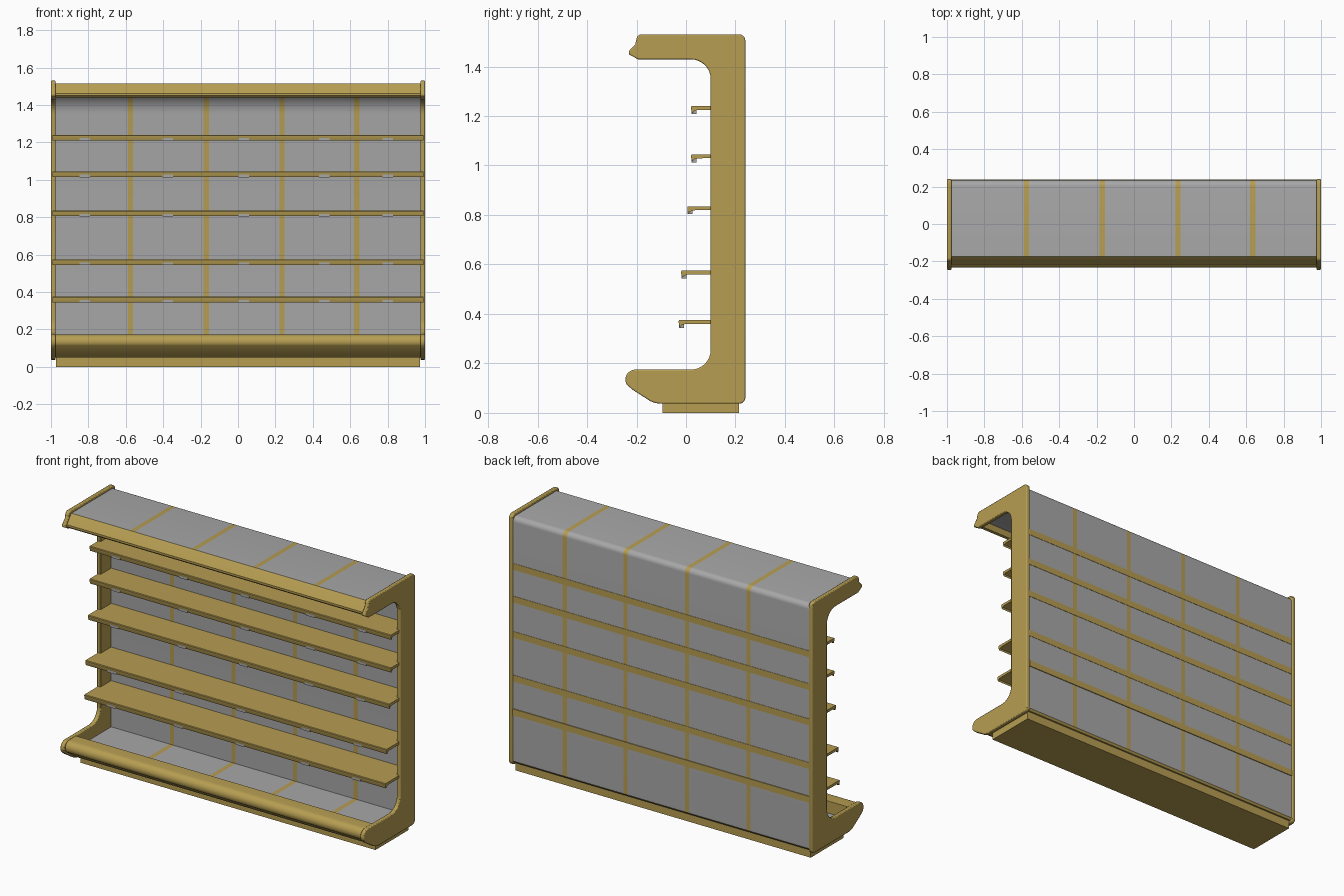
import bpy
import bmesh
from math import cos, sin, radians

cube = bpy.data.objects.get("Cube")
if cube:
    bpy.data.objects.remove(cube, do_unlink=True)


def make_material(name, color):
    mat = bpy.data.materials.new(name)
    mat.use_nodes = True
    mat.diffuse_color = color
    mat.node_tree.nodes["Principled BSDF"].inputs["Base Color"].default_value = color
    return mat


gold = make_material("muted gold", (0.47, 0.34, 0.085, 1))
gray = make_material("panel gray", (0.39, 0.39, 0.39, 1))


def arc(cy, cz, r, start, end, steps=8):
    """Points of a circular arc in the y-z plane, angles in degrees."""
    angles = [radians(start + (end - start) * i / steps) for i in range(steps + 1)]
    return [(cy + r * cos(a), cz + r * sin(a)) for a in angles]


def extrude(name, profile, stations, mats, rule=None, bevel=0):
    """Sweep a closed y-z profile through a list of x stations."""
    bm = bmesh.new()
    rings = [[bm.verts.new((x, y, z)) for y, z in profile] for x in stations]
    n = len(profile)
    for a, b in zip(rings, rings[1:]):
        for i in range(n):
            j = (i + 1) % n
            bm.faces.new((a[i], a[j], b[j], b[i]))
    bm.faces.new(rings[0])
    bm.faces.new(rings[-1])
    bmesh.ops.recalc_face_normals(bm, faces=bm.faces)
    if rule:
        for f in bm.faces:
            f.material_index = rule(f.calc_center_median())
    mesh = bpy.data.meshes.new(name)
    bm.to_mesh(mesh)
    bm.free()
    for m in mats:
        mesh.materials.append(m)
    obj = bpy.data.objects.new(name, mesh)
    bpy.context.collection.objects.link(obj)
    if bevel:
        mod = obj.modifiers.new("edge_bevel", 'BEVEL')
        mod.width = bevel
        mod.segments = 2
        mod.limit_method = 'ANGLE'
        mod.angle_limit = radians(50)
    bpy.ops.object.select_all(action='DESELECT')
    obj.select_set(True)
    bpy.context.view_layer.objects.active = obj
    bpy.ops.object.shade_smooth_by_angle(angle=radians(35))
    return obj


def box(name, x0, x1, y0, y1, z0, z1, mat):
    return extrude(name, [(y0, z0), (y1, z0), (y1, z1), (y0, z1)], [x0, x1], [mat])


# C-shaped end panels
end_profile = (
    arc(0.215, 1.505, 0.025, 0, 90, 5)
    + arc(-0.18, 1.51, 0.02, 90, 170, 4)
    + [(-0.205, 1.49), (-0.23, 1.463), (-0.232, 1.45)]
    + arc(-0.19, 1.45, 0.021, 225, 270, 3)
    + arc(0.02, 1.349, 0.08, 90, 0)
    + arc(0.02, 0.255, 0.08, 0, -90)
    + arc(-0.205, 0.135, 0.04, 90, 215)
    + [(-0.215, 0.093), (-0.145, 0.048), (-0.125, 0.04), (-0.1, 0.037)]
    + arc(0.215, 0.062, 0.025, -90, 0, 5)
)
for name, x0, x1 in (("right_end_panel", -1, -0.975), ("left_end_panel", 0.975, 1)):
    extrude(name, end_profile, [x0, x1], [gold], bevel=0.005)

# Thin shell between the ends: gray panels parted by gold seams
seams = [-0.575, -0.17, 0.235, 0.635]
stations = [-0.98] + [s + d for s in seams for d in (-0.014, 0.014)] + [0.98]


def shell_color(c):
    in_seam = any(abs(c.x - s) < 0.014 for s in seams)
    return 1 if c.y > -0.1 and c.z > 0.06 and not in_seam else 0


shell_profile = (
    arc(0.204, 1.485, 0.03, 0, 90, 6)
    + [(-0.175, 1.515), (-0.187, 1.502), (-0.216, 1.462), (-0.216, 1.45),
       (-0.205, 1.44), (-0.185, 1.44), (-0.17, 1.47)]
    + arc(0.085, 1.355, 0.115, 90, 0)
    + [(0.2, 0.1), (-0.13, 0.1), (-0.13, 0.172)]
    + arc(-0.195, 0.135, 0.037, 90, 215)
    + [(-0.135, 0.05), (0.225, 0.05), (0.234, 0.062)]
)
extrude("cabinet_shell", shell_profile, stations, [gold, gray], shell_color)

# Plinth
box("base_plinth", -0.972, 0.972, -0.095, 0.215, 0, 0.055, gold)

# Shelves with drooping front lips, clips below and rear rails
shelves = [(1.24, 0.02), (1.045, 0.02), (0.835, 0.005), (0.575, -0.02), (0.375, -0.03)]
clips = [-0.82, -0.375, 0.03, 0.46, 0.8]
for i, (top, front) in enumerate(shelves, 1):
    profile = [(0.21, top), (front + 0.003, top), (front, top - 0.004),
               (front + 0.001, top - 0.015), (front + 0.006, top - 0.03),
               (front + 0.012, top - 0.021), (front + 0.025, top - 0.016),
               (0.21, top - 0.014)]
    extrude(f"shelf_{i}", profile, [-0.992, 0.992], [gold])
    for j, x in enumerate(clips, 1):
        box(f"shelf_{i}_clip_{j}", x - 0.028, x + 0.028, front + 0.002, front + 0.022,
            top - 0.032, top - 0.017, gray)
    proud = 0.239 if i == len(shelves) else 0.236
    box(f"rear_rail_{i}", -0.976, 0.976, 0.225, proud, top - 0.038, top, gold)
